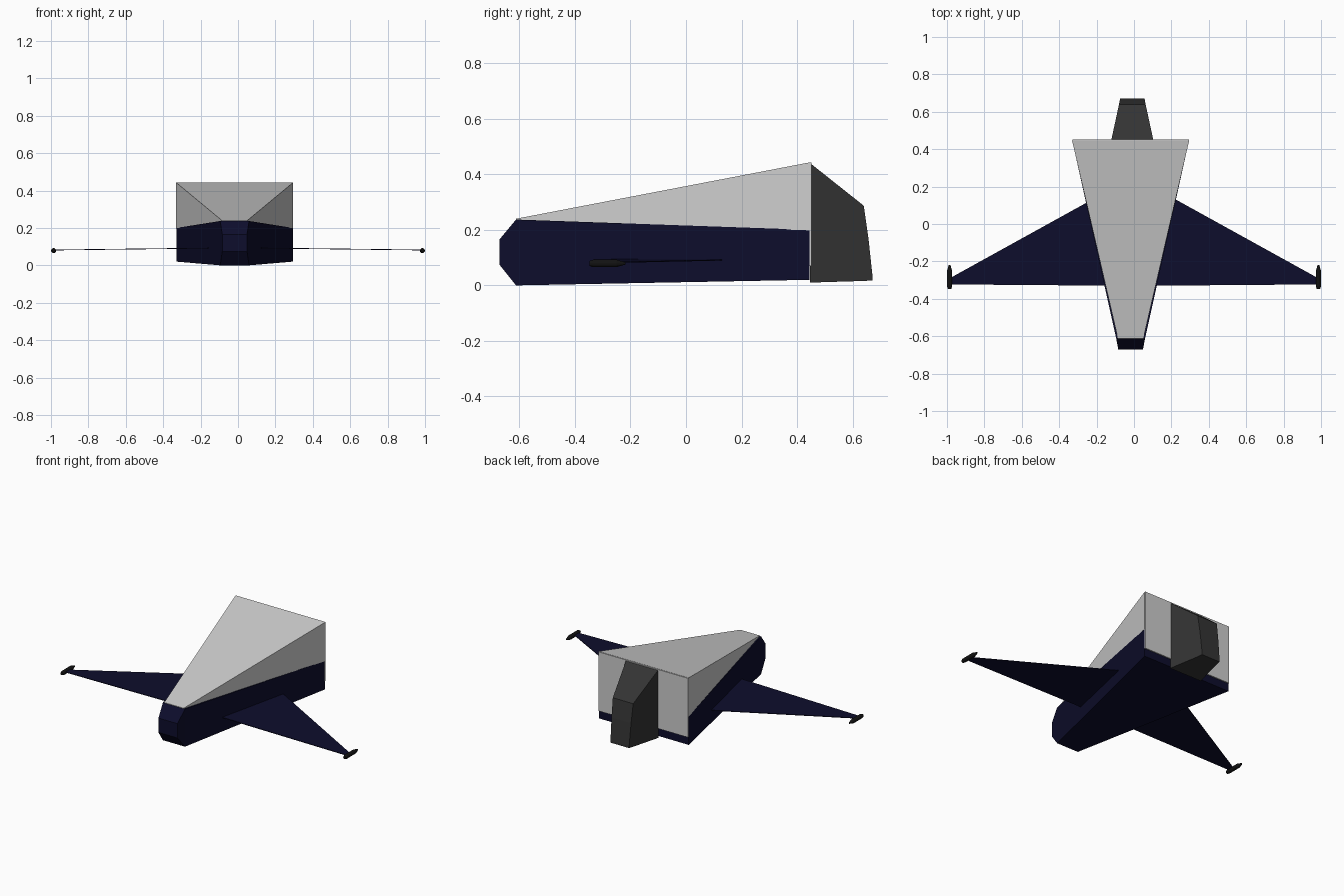
import bpy, bmesh, math
from mathutils import Matrix

if "Cube" in bpy.data.objects:
    bpy.data.objects.remove(bpy.data.objects["Cube"])


def material(name, rgb):
    m = bpy.data.materials.new(name)
    m.diffuse_color = (*rgb, 1)
    m.use_nodes = True
    m.node_tree.nodes["Principled BSDF"].inputs["Base Color"].default_value = m.diffuse_color
    return m


navy = material("navy", (0.004, 0.004, 0.025))
grey = material("light_grey", (0.61, 0.61, 0.61))
dark = material("dark_grey", (0.034, 0.034, 0.034))
black = material("black", (0.006, 0.006, 0.006))


def finish(name, bm, mat):
    bmesh.ops.recalc_face_normals(bm, faces=bm.faces)
    me = bpy.data.meshes.new(name)
    bm.to_mesh(me)
    bm.free()
    me.materials.append(mat)
    ob = bpy.data.objects.new(name, me)
    bpy.context.collection.objects.link(ob)
    return ob


def loft(name, cx, sections, mat):
    """Join rectangular sections (y, half width, bottom z, top z)."""
    bm = bmesh.new()
    rings = [[bm.verts.new((cx + sx * w, y, z))
              for sx, z in ((-1, z0), (1, z0), (1, z1), (-1, z1))]
             for y, w, z0, z1 in sections]
    for a, b in zip(rings, rings[1:]):
        for i in range(4):
            j = (i + 1) % 4
            bm.faces.new((a[i], a[j], b[j], b[i]))
    bm.faces.new(rings[0])
    bm.faces.new(rings[-1])
    return finish(name, bm, mat)


# Fuselage: navy hull, grey wedge on top, grey plate on the back
CX = -0.018
loft("hull", CX, [(-0.672, 0.066, 0.075, 0.165),
                  (-0.612, 0.077, 0.0, 0.237),
                  (0.445, 0.312, 0.02, 0.20)], navy)
loft("upper_wedge", CX, [(-0.612, 0.068, 0.234, 0.24),
                         (0.446, 0.313, 0.198, 0.443)], grey)
loft("back_plate", CX, [(0.444, 0.312, 0.07, 0.442),
                        (0.452, 0.312, 0.07, 0.442)], grey)

# Tail block
loft("tail_block", -0.009, [(0.446, 0.113, 0.01, 0.441),
                            (0.64, 0.071, 0.016, 0.287),
                            (0.657, 0.068, 0.017, 0.17),
                            (0.672, 0.065, 0.018, 0.03)], dark)

# Thin wings and wing tip pods on both sides
for side, s in (("left", -1), ("right", 1)):
    bm = bmesh.new()
    outline = [(0.08, -0.33, 0.093), (0.985, -0.323, 0.082),
               (0.985, -0.29, 0.082), (0.08, 0.21, 0.093)]
    face = bm.faces.new([bm.verts.new((s * x, y, z - 0.002)) for x, y, z in outline])
    ext = bmesh.ops.extrude_face_region(bm, geom=[face])
    bmesh.ops.translate(bm, vec=(0, 0, 0.004),
                        verts=[v for v in ext["geom"] if isinstance(v, bmesh.types.BMVert)])
    finish(side + "_wing", bm, navy)

    bm = bmesh.new()
    rings = []
    for y, r in ((-0.348, 0.009), (-0.335, 0.0135), (-0.25, 0.0135), (-0.218, 0.004)):
        rings.append([bm.verts.new((s * 0.986 + r * math.cos(a * math.pi / 6), y,
                                    0.079 + r * math.sin(a * math.pi / 6)))
                      for a in range(12)])
    for a, b in zip(rings, rings[1:]):
        for i in range(12):
            j = (i + 1) % 12
            bm.faces.new((a[i], a[j], b[j], b[i]))
    bm.faces.new(rings[0])
    bm.faces.new(rings[-1])
    finish(side + "_tip_pod", bm, black)
